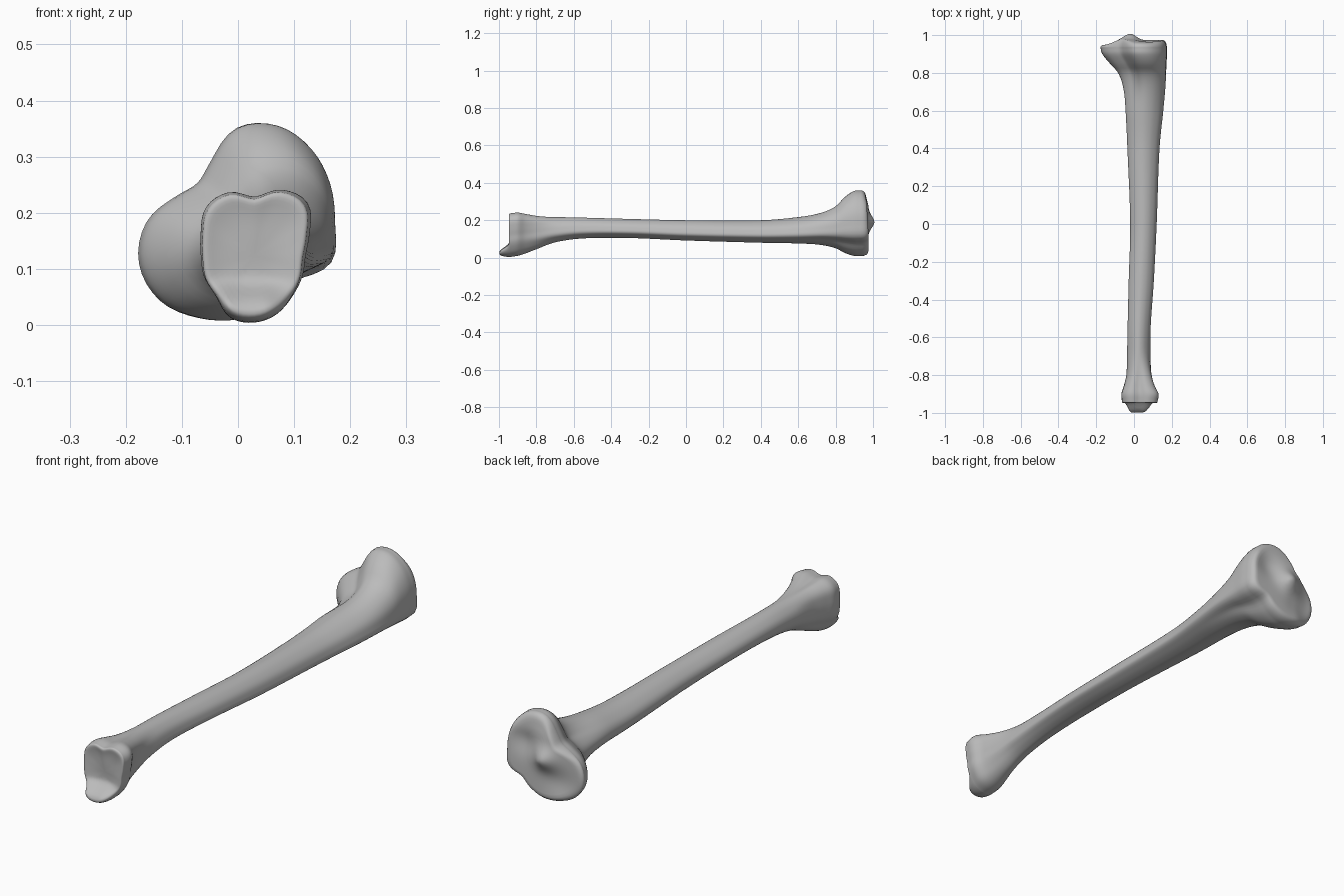
import bpy, bmesh
from math import sin, cos, pi, exp, sqrt

if "Cube" in bpy.data.objects:
    bpy.data.objects.remove(bpy.data.objects["Cube"])

SIDES, RINGS = 64, 90

# Polar radii of the three cross-sections, counter-clockwise from +x
ANKLE = [.09, .105, .132, .127, .105, .122, .122, .104,
         .096, .098, .1, .117, .117, .11, .098, .092]
SHAFT = [1, .96, .94, .97, 1, .97, .95, .98, 1, 1, .97, .96, .98, .96, 1, 1.1]
KNEE = [.175, .18, .186, .186, .168, .12, .1, .12,
        .163, .19, .195, .182, .17, .155, .145, .182]

# Extents along the length: y, x min, x max, z min, z max
SPANS = [
    (-.94, -.064, .125, .004, .237), (-.9, -.067, .13, .01, .241),
    (-.86, -.055, .112, .022, .235), (-.8, -.041, .098, .045, .226),
    (-.7, -.037, .088, .082, .218), (-.55, -.034, .088, .103, .214),
    (-.3, -.028, .105, .105, .207), (0, -.02, .12, .092, .2),
    (.4, -.035, .135, .08, .2), (.6, -.045, .155, .076, .217),
    (.72, -.058, .166, .068, .24), (.8, -.085, .17, .05, .275),
    (.85, -.128, .172, .025, .325), (.9, -.168, .175, .009, .357),
    (.935, -.178, .174, .008, .36),
]


def smooth(t):
    t = max(0, min(1, t))
    return t * t * (3 - 2 * t)


def cubic(a, b, c, d, t):
    return b + t / 2 * (c - a + t * (2*a - 5*b + 4*c - d + t * (3*(b - c) + d - a)))


def outline(radii):
    """Smooth closed section, stretched to fill a -1..1 square."""
    n, pts = len(radii), []
    for i in range(SIDES):
        k, t = divmod(i * n / SIDES, 1)
        r = cubic(*[radii[(int(k) + j) % n] for j in (-1, 0, 1, 2)], t)
        a = 2 * pi * i / SIDES
        pts.append((r * cos(a), r * sin(a)))
    lo = [min(p[j] for p in pts) for j in (0, 1)]
    hi = [max(p[j] for p in pts) for j in (0, 1)]
    return [[2 * (p[j] - lo[j]) / (hi[j] - lo[j]) - 1 for j in (0, 1)] for p in pts]


def slope(k, j):
    a, b = SPANS[max(k - 1, 0)], SPANS[min(k + 1, len(SPANS) - 1)]
    return (b[j] - a[j]) / (b[0] - a[0])


def span(y):
    """Extents at y by Hermite interpolation."""
    k = 0
    while k < len(SPANS) - 2 and y > SPANS[k + 1][0]:
        k += 1
    a, b = SPANS[k], SPANS[k + 1]
    h = b[0] - a[0]
    t = (y - a[0]) / h
    return [a[j] + (b[j] - a[j]) * smooth(t)
            + h * t * (1 - t) * ((1 - t) * slope(k, j) - t * slope(k + 1, j))
            for j in range(1, 5)]


ankle, shaft, knee = outline(ANKLE), outline(SHAFT), outline(KNEE)


def section(y):
    x0, x1, z0, z1 = span(y)
    wa, wk = smooth((-.65 - y) / .25), smooth((y - .55) / .33)
    ws = 1 - wa - wk
    pts = []
    for a, s, k in zip(ankle, shaft, knee):
        u, v = [wa * a[j] + ws * s[j] + wk * k[j] for j in (0, 1)]
        pts.append(((x0 + x1 + u * (x1 - x0)) / 2, y, (z0 + z1 + v * (z1 - z0)) / 2))
    return pts


def bump(x, z, cx, cz, size):
    return exp(-((x - cx) ** 2 + (z - cz) ** 2) / size ** 2)


# Lower joint: dished face with a projecting lip along the bottom
def ankle_face(x, z, s):
    lip = smooth((.085 - z) / .055) * smooth((.11 - abs(x - .015)) / .08)
    groove = bump(x, z, .035, .15, .05)
    return -.95 - .052 * lip + .018 * (1 - s * s) - .006 * groove


# Upper joint: two shallow sockets either side of a raised spine
def knee_face(x, z, s):
    return (.975 - .025 * smooth((-.06 - x) / .1) - .015 * smooth((z - .27) / .08)
            + .033 * bump(x, z, -.02, .19, .045)
            - .017 * bump(x, z, .08, .24, .06) - .012 * bump(x, z, -.08, .1, .06))


def cap(ring, face):
    """Concentric rings that round the rim over onto the joint face."""
    cx = sum(p[0] for p in ring) / SIDES
    cz = sum(p[2] for p in ring) / SIDES
    rings = []
    for s in (.995, .98, .955, .92, .87, .8, .7, .6, .5, .4, .3, .2, .1, .03):
        ease = sqrt(1 - max(0, (s - .86) / .14) ** 2)
        new = []
        for x, y, z in ring:
            px, pz = cx + (x - cx) * s, cz + (z - cz) * s
            new.append((px, y + (face(px, pz, s) - y) * ease, pz))
        rings.append(new)
    return rings


# Loft the whole bone from joint to joint
first, last = SPANS[0][0], SPANS[-1][0]
body = [section(first + (last - first) * (.5 - .5 * cos(pi * i / RINGS)))
        for i in range(RINGS + 1)]
loops = cap(body[0], ankle_face)[::-1] + body + cap(body[-1], knee_face)

bm = bmesh.new()
verts = [[bm.verts.new(p) for p in ring] for ring in loops]
for a, b in zip(verts, verts[1:]):
    for i in range(SIDES):
        j = (i + 1) % SIDES
        bm.faces.new((a[i], a[j], b[j], b[i]))
bm.faces.new(verts[0])
bm.faces.new(verts[-1])
bmesh.ops.recalc_face_normals(bm, faces=bm.faces)
mesh = bpy.data.meshes.new("leg_bone")
bm.to_mesh(mesh)
bm.free()
mesh.shade_smooth()

bone = bpy.data.objects.new("leg_bone", mesh)
bpy.context.collection.objects.link(bone)

# Plain grey
grey = bpy.data.materials.new("bone_grey")
grey.use_nodes = True
colour = (.5, .5, .5, 1)
grey.diffuse_color = colour
grey.node_tree.nodes["Principled BSDF"].inputs["Base Color"].default_value = colour
mesh.materials.append(grey)
